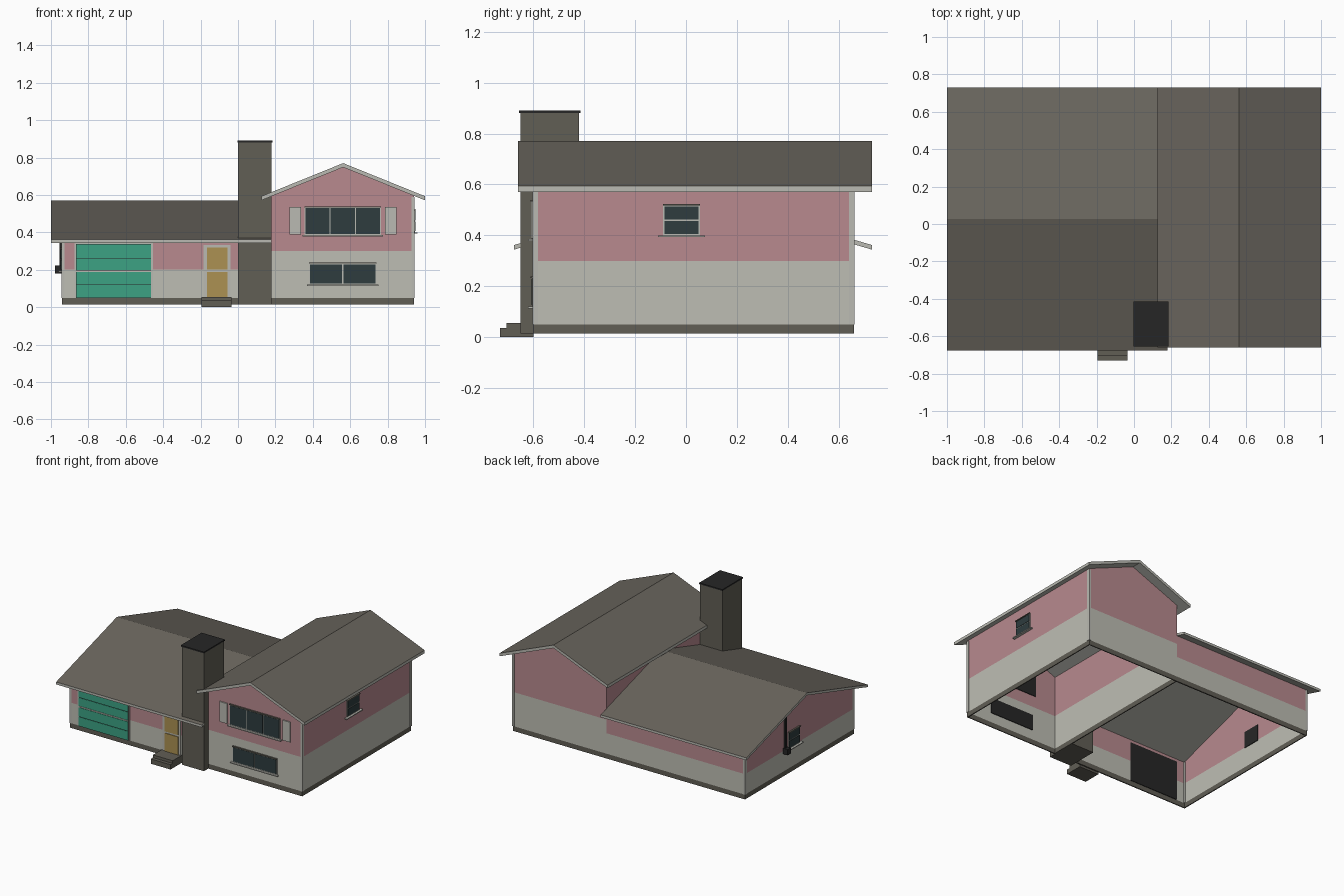
import bpy, bmesh

if "Cube" in bpy.data.objects:
    bpy.data.objects.remove(bpy.data.objects["Cube"])


def material(name, r, g, b):
    m = bpy.data.materials.new(name)
    lin = [((c / 255 + 0.055) / 1.055) ** 2.4 for c in (r, g, b)]
    m.diffuse_color = (*lin, 1)
    m.use_nodes = True
    m.node_tree.nodes["Principled BSDF"].inputs["Base Color"].default_value = m.diffuse_color
    return m


SHINGLE = material("shingle brown", 104, 100, 92)
PALE = material("pale siding", 190, 190, 180)
PINK = material("pink siding", 184, 138, 143)
TRIM = material("light trim", 186, 186, 178)
GLASS = material("dark glass", 46, 60, 62)
GREEN = material("garage green", 60, 162, 132)
GOLD = material("door gold", 172, 145, 82)
STONE = material("foundation grey", 97, 94, 85)
BLACK = material("near black", 38, 38, 38)


def finish(name, bm, mats):
    bmesh.ops.recalc_face_normals(bm, faces=bm.faces)
    me = bpy.data.meshes.new(name)
    bm.to_mesh(me)
    bm.free()
    for m in mats:
        me.materials.append(m)
    ob = bpy.data.objects.new(name, me)
    bpy.context.collection.objects.link(ob)
    return ob


def prism_bm(profile, axis, a, b):
    """Extrude a (u, z) profile along x or y from a to b."""
    bm = bmesh.new()
    at = lambda u, z, d: (d, u, z) if axis == "x" else (u, d, z)
    face = bm.faces.new([bm.verts.new(at(u, z, a)) for u, z in profile])
    ext = bmesh.ops.extrude_face_region(bm, geom=[face], use_keep_orig=True)
    vec = (b - a, 0, 0) if axis == "x" else (0, b - a, 0)
    bmesh.ops.translate(bm, vec=vec, verts=[v for v in ext["geom"] if isinstance(v, bmesh.types.BMVert)])
    bmesh.ops.recalc_face_normals(bm, faces=bm.faces)
    return bm


def box(name, x0, x1, y0, y1, z0, z1, mat):
    return finish(name, prism_bm([(x0, z0), (x1, z0), (x1, z1), (x0, z1)], "y", y0, y1), [mat])


def plate(name, wall, u0, u1, z0, z1, mat, out=0.005, back=0.0):
    """Box lying on a wall, reaching from 'back' inside to 'out' outside."""
    if wall == "front":
        return box(name, u0, u1, -0.6 - out, -0.6 + back, z0, z1, mat)
    s = 1 if wall == "right" else -1
    x = sorted((s * (0.94 + out), s * (0.94 - back)))
    return box(name, *x, u0, u1, z0, z1, mat)


def wing_walls(name, axis, u0, u1, uc, eave, ridge, a, b, split, open_end=False):
    """Open-bottomed gabled shell: foundation, pale band, pink top."""
    prof = [(u0, 0.015), (u1, 0.015), (u1, eave), (uc, ridge), (u0, eave)]
    bm = prism_bm(prof, axis, a, b)
    drop = [f for f in bm.faces if abs(f.normal.z) > 0.1 or (open_end and f.normal.x > 0.9)]
    bmesh.ops.delete(bm, geom=drop, context="FACES")
    for z in (0.05, split):
        bmesh.ops.bisect_plane(bm, geom=bm.verts[:] + bm.edges[:] + bm.faces[:],
                               plane_co=(0, 0, z), plane_no=(0, 0, 1))
    for f in bm.faces:
        z = f.calc_center_median().z
        f.material_index = 0 if z < 0.05 else 1 if z < split else 2
    ob = finish(name, bm, [STONE, PALE, PINK])
    mod = ob.modifiers.new("thickness", "SOLIDIFY")
    mod.thickness = 0.01
    mod.offset = -1


def gable_roof(name, axis, u0, u1, eave, ridge, t, a, b):
    """Chevron slab: shingles on top, trim on edges and underside."""
    uc = (u0 + u1) / 2
    prof = [(u0, eave), (uc, ridge), (u1, eave), (u1, eave - t), (uc, ridge - t), (u0, eave - t)]
    bm = prism_bm(prof, axis, a, b)
    for f in bm.faces:
        f.material_index = 0 if f.normal.z > 0.1 else 1
    finish(name, bm, [SHINGLE, TRIM])


def window(name, wall, u0, u1, z0, z1, cols, rows, sill=0.01):
    """Frame, glass panes in a grid, header and sill."""
    plate(name + "_frame", wall, u0, u1, z0, z1, TRIM, 0.005)
    plate(name + "_inner_dark", wall, u0, u1, z0, z1, BLACK, -0.004, 0.012)
    g = 0.006
    w, h = (u1 - u0 - g) / cols, (z1 - z0 - g) / rows
    for i in range(cols):
        for j in range(rows):
            u, z = u0 + g + i * w, z0 + g + j * h
            plate(f"{name}_pane_{i}_{j}", wall, u, u + w - g, z, z + h - g, GLASS, 0.008)
    plate(name + "_sill", wall, u0 - sill, u1 + sill, z0 - 0.007, z0, TRIM, 0.02)
    plate(name + "_header", wall, u0, u1, z1 - 0.003, z1 + 0.003, STONE, 0.012)


# Walls of both wings
wing_walls("tall_wing_walls", "y", 0.18, 0.94, 0.5625, 0.597, 0.75, -0.6, 0.66, 0.30)
wing_walls("low_wing_walls", "x", -0.6, 0.66, 0.03, 0.362, 0.552, -0.94, 0.18, 0.20, True)

# Roofs
gable_roof("tall_roof", "y", 0.125, 1.0, 0.593, 0.77, 0.022, -0.66, 0.73)
gable_roof("low_roof", "x", -0.675, 0.73, 0.362, 0.57, 0.018, -1.0, 0.18)

# Corner trim boards
for name, x, y, z in (("tall_front", 0.935, -0.592, 0.59), ("tall_back", 0.935, 0.652, 0.59),
                      ("low_front", -0.935, -0.592, 0.36), ("low_back", -0.935, 0.652, 0.36)):
    box(name + "_corner_trim", x - 0.008, x + 0.008, y - 0.011, y + 0.011, 0.05, z, TRIM)

# Chimney with thin cap
box("chimney", 0.0, 0.18, -0.65, -0.42, 0.015, 0.882, STONE)
box("chimney_cap", -0.004, 0.184, -0.656, -0.415, 0.88, 0.89, BLACK)

# Windows
window("upper_front_window", "front", 0.355, 0.765, 0.385, 0.535, 3, 1)
window("lower_front_window", "front", 0.38, 0.74, 0.12, 0.235, 2, 1)
window("right_window", "right", -0.09, 0.055, 0.40, 0.52, 1, 2, 0.02)
window("left_window", "left", 0.03, 0.165, 0.195, 0.315, 1, 2, 0.02)
for side, u in (("left", 0.275), ("right", 0.785)):
    plate(side + "_shutter", "front", u, u + 0.062, 0.388, 0.535, TRIM, 0.009)

# Garage door: frame, dark gaps, four panels
plate("garage_frame", "front", -0.875, -0.455, 0.05, 0.345, TRIM, 0.004)
plate("garage_inner_dark", "front", -0.865, -0.465, 0.05, 0.34, BLACK, -0.004, 0.012)
plate("garage_gaps", "front", -0.865, -0.465, 0.05, 0.338, BLACK, 0.006)
plate("garage_middle_rail", "front", -0.865, -0.465, 0.189, 0.197, TRIM, 0.009)
for i, (z0, z1) in enumerate(((0.051, 0.118), (0.122, 0.187), (0.199, 0.259), (0.263, 0.336))):
    plate(f"garage_panel_{i}", "front", -0.864, -0.466, z0, z1, GREEN, 0.009)

# Front door
plate("door_frame", "front", -0.185, -0.04, 0.05, 0.333, TRIM, 0.007)
for name, z0, z1 in (("lower", 0.055, 0.187), ("upper", 0.2, 0.318)):
    plate("door_" + name + "_panel", "front", -0.167, -0.057, z0, z1, GOLD, 0.012)

# Front steps
box("lower_step", -0.195, -0.035, -0.73, -0.6, 0.0, 0.035, STONE)
box("upper_step", -0.195, -0.035, -0.705, -0.6, 0.035, 0.055, STONE)

# Utility meter and pipe on the left wall
plate("meter_pipe", "left", 0.195, 0.21, 0.2, 0.5, BLACK, 0.014)
plate("meter_box", "left", 0.185, 0.22, 0.18, 0.222, BLACK, 0.038)
